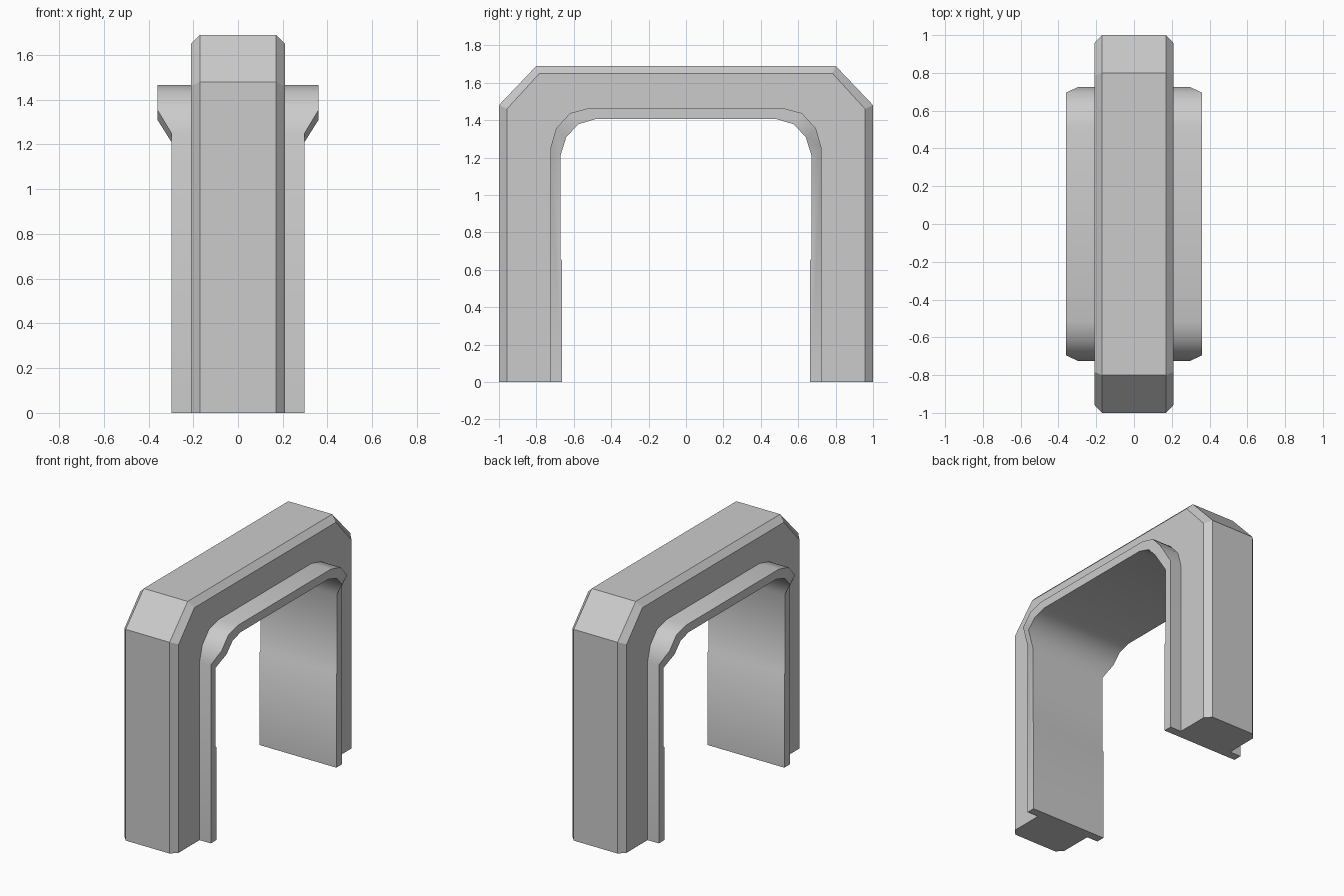
import bpy, bmesh, math

if "Cube" in bpy.data.objects:
    bpy.data.objects.remove(bpy.data.objects["Cube"])


def arch(half):
    """Complete a half arch (from the +y foot to the top) by mirroring across y."""
    return half + [(-p[0],) + tuple(p[1:]) for p in reversed(half)]


def make_object(name, bm):
    bmesh.ops.recalc_face_normals(bm, faces=bm.faces)
    mesh = bpy.data.meshes.new(name)
    bm.to_mesh(mesh)
    bm.free()
    obj = bpy.data.objects.new(name, mesh)
    bpy.context.collection.objects.link(obj)
    return obj


def row(bm, points, x):
    return [bm.verts.new((x, y, z)) for y, z in points]


def bridge(bm, a, b):
    for i in range(len(a) - 1):
        bm.faces.new((a[i], a[i + 1], b[i + 1], b[i]))


# Arch profiles as (y, z); the lining ones also carry their half width in x
outer = arch([(1, 0), (1, 1.48), (0.8, 1.69)])
inset = arch([(0.957, 0), (0.957, 1.46), (0.783, 1.65)])
lining_out = arch([(0.725, 0, 0.297), (0.725, 1.25, 0.297), (0.695, 1.355, 0.36),
                   (0.62, 1.437, 0.36), (0.515, 1.465, 0.36)])
lining_in = arch([(0.664, 0, 0.297), (0.664, 0.65, 0.297), (0.671, 0.66, 0.297),
                  (0.671, 1.21, 0.297), (0.64, 1.31, 0.36), (0.575, 1.378, 0.36),
                  (0.485, 1.405, 0.36)])

# Chamfered outer frame, its inner side closed by the lining
bm = bmesh.new()
opening = [p[:2] for p in lining_out]
rows = {}
for s in (-1, 1):
    rows[s] = (row(bm, opening, 0.21 * s), row(bm, inset, 0.21 * s), row(bm, outer, 0.17 * s))
    bridge(bm, rows[s][1], rows[s][2])
    bm.faces.new(rows[s][0] + rows[s][1][::-1])
bridge(bm, rows[-1][2], rows[1][2])
for end in (0, -1):
    bm.faces.new([r[end] for r in rows[-1]] + [r[end] for r in reversed(rows[1])])
make_object("outer_frame", bm)

# Lining strip, flared wider around the top
bm = bmesh.new()
sides = {}
for s in (-1, 1):
    a = [bm.verts.new((w * s, y, z)) for y, z, w in lining_out]
    b = [bm.verts.new((w * s, y, z)) for y, z, w in lining_in]
    sides[s] = (a, b)
    # Legs, where the inner edge has two extra points, then the bend and top
    bm.faces.new([a[0], a[1]] + b[3::-1])
    bm.faces.new([a[-1], a[-2]] + b[-4:])
    bridge(bm, a[1:-1], b[3:-3])
for k in (0, 1):
    bridge(bm, sides[-1][k], sides[1][k])
for end in (0, -1):
    bm.faces.new((sides[-1][0][end], sides[-1][1][end], sides[1][1][end], sides[1][0][end]))
lining = make_object("door_lining", bm)
bpy.context.view_layer.objects.active = lining
lining.select_set(True)
bpy.ops.object.shade_smooth_by_angle(angle=math.radians(35))
